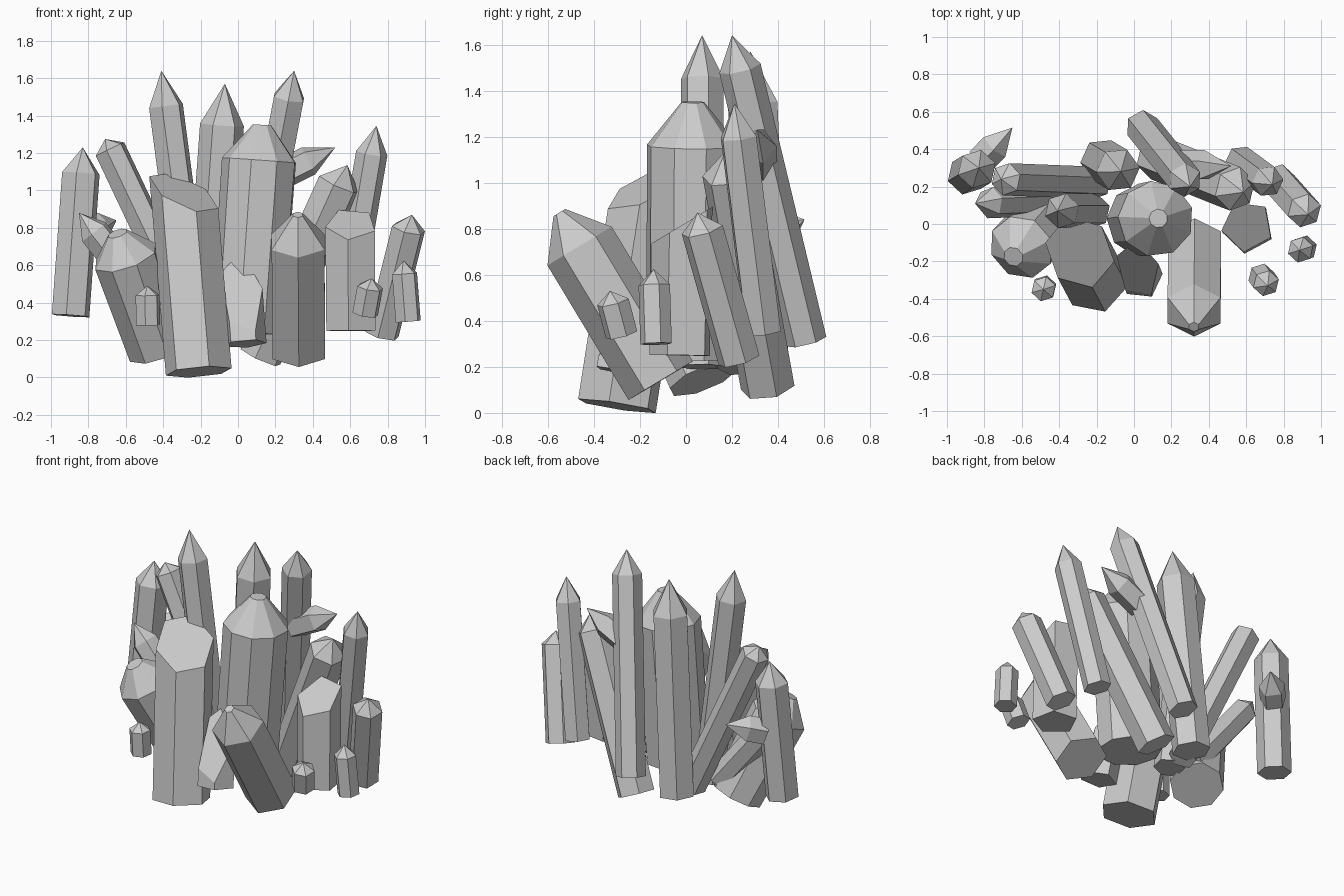
import bpy, bmesh, math
from mathutils import Vector

if "Cube" in bpy.data.objects:
    bpy.data.objects.remove(bpy.data.objects["Cube"])


def ring(bm, centre, rot, r, sides, turn):
    """One polygon of vertices across the crystal axis."""
    vs = []
    for i in range(sides):
        a = turn + 2 * math.pi * i / sides
        vs.append(bm.verts.new(centre + rot @ Vector((r * math.cos(a), r * math.sin(a), 0))))
    return vs


def bridge(bm, a, b):
    n = len(a)
    for i in range(n):
        bm.faces.new((a[i], a[(i + 1) % n], b[(i + 1) % n], b[i]))


def crystal(name, base, tip, r, sides=6, cap=0.15, flat=0.0, cut=None, turn=0.3, grow=1.0):
    """Prism from base to tip with a pointed, blunt or slanted (cut) end."""
    base, tip = Vector(base), Vector(tip)
    axis = tip - base
    d = axis.normalized()
    rot = Vector((0, 0, 1)).rotation_difference(d)
    bm = bmesh.new()
    low = ring(bm, base, rot, r * grow, sides, turn)
    bm.faces.new(low[::-1])
    if cut:
        high = ring(bm, tip + d * 0.5, rot, r, sides, turn)
        bridge(bm, low, high)
        bm.faces.new(high)
        res = bmesh.ops.bisect_plane(bm, geom=bm.verts[:] + bm.edges[:] + bm.faces[:],
                                     plane_co=tip, plane_no=Vector(cut).normalized(),
                                     clear_outer=True)
        edges = [e for e in res["geom_cut"] if isinstance(e, bmesh.types.BMEdge)]
        bmesh.ops.contextual_create(bm, geom=edges)
    else:
        high = ring(bm, tip - d * cap, rot, r, sides, turn)
        bridge(bm, low, high)
        if flat:
            top = ring(bm, tip, rot, flat, sides, turn)
            bridge(bm, high, top)
            bm.faces.new(top)
        else:
            apex = bm.verts.new(tip)
            for i in range(sides):
                bm.faces.new((high[i], high[(i + 1) % sides], apex))
    bmesh.ops.recalc_face_normals(bm, faces=bm.faces[:])
    me = bpy.data.meshes.new(name)
    bm.to_mesh(me)
    bm.free()
    bpy.context.collection.objects.link(bpy.data.objects.new(name, me))


# large blunt crystals
crystal("centre_crystal", (0.05, 0.02, 0.24), (0.13, 0.03, 1.35), 0.203, 9, 0.19, 0.05, grow=0.97)
crystal("left_blunt_crystal", (-0.43, 0.08, 0.15), (-0.645, -0.175, 0.77), 0.18, 8, 0.14, 0.055, grow=0.92)
crystal("front_leaning_crystal", (0.325, -0.11, 0.14), (0.32, -0.55, 0.87), 0.163, 6, 0.17, 0.03,
        turn=math.pi / 6)

# crystals with a slanted end
crystal("front_slanted_crystal", (-0.21, -0.30, 0.03), (-0.29, -0.15, 0.99), 0.18, 6, cut=(0.35, -0.42, 1), turn=-0.2)
crystal("right_slanted_crystal", (0.61, -0.02, 0.25), (0.605, -0.01, 0.82), 0.14, 5, cut=(0, -0.6, 1), turn=-0.45)
crystal("small_slanted_crystal", (0.04, -0.29, 0.18), (0.02, -0.24, 0.45), 0.115, 5, cut=(0.1, -1.4, 1), turn=0.2)

# tall pointed crystals
crystal("far_left_crystal", (-0.895, 0.26, 0.33), (-0.83, 0.30, 1.23), 0.105, 6, 0.14)
crystal("tall_left_crystal", (-0.22, 0.07, 0.2), (-0.41, 0.07, 1.64), 0.095, 6, 0.19)
crystal("tall_middle_crystal", (-0.17, 0.34, 0.18), (-0.07, 0.28, 1.57), 0.118, 6, 0.22, turn=0.1)
crystal("tall_back_crystal", (0.045, 0.52, 0.31), (0.30, 0.20, 1.64), 0.092, 6, 0.15, turn=0.5)
crystal("right_tall_crystal", (0.57, 0.335, 0.35), (0.74, 0.21, 1.345), 0.085, 6, 0.15, turn=0.1)
crystal("back_leaning_crystal", (0.12, 0.355, 0.11), (0.585, 0.17, 1.135), 0.12, 6, 0.11)
crystal("left_leaning_crystal", (-0.20, 0.22, 0.2), (-0.71, 0.24, 1.275), 0.088, 6, 0.06)
crystal("left_low_crystal", (-0.35, 0.13, 0.25), (-0.85, 0.11, 0.88), 0.085, 6, 0.13)
crystal("far_right_crystal", (0.77, 0.23, 0.23), (0.93, 0.05, 0.87), 0.094, 6, 0.08)

# side spurs
crystal("right_spur", (0.20, 0.31, 1.07), (0.52, 0.31, 1.23), 0.085, 5, 0.16)
crystal("left_spur", (-0.82, 0.34, 0.77), (-0.65, 0.515, 0.84), 0.083, 5, 0.14)

# small outer crystals
crystal("small_right_front", (0.68, -0.28, 0.34), (0.715, -0.33, 0.53), 0.072, 6, 0.05)
crystal("small_far_right", (0.91, -0.13, 0.30), (0.885, -0.14, 0.625), 0.07, 6, 0.07)
crystal("small_left_front", (-0.48, -0.34, 0.28), (-0.485, -0.35, 0.49), 0.067, 6, 0.05)
